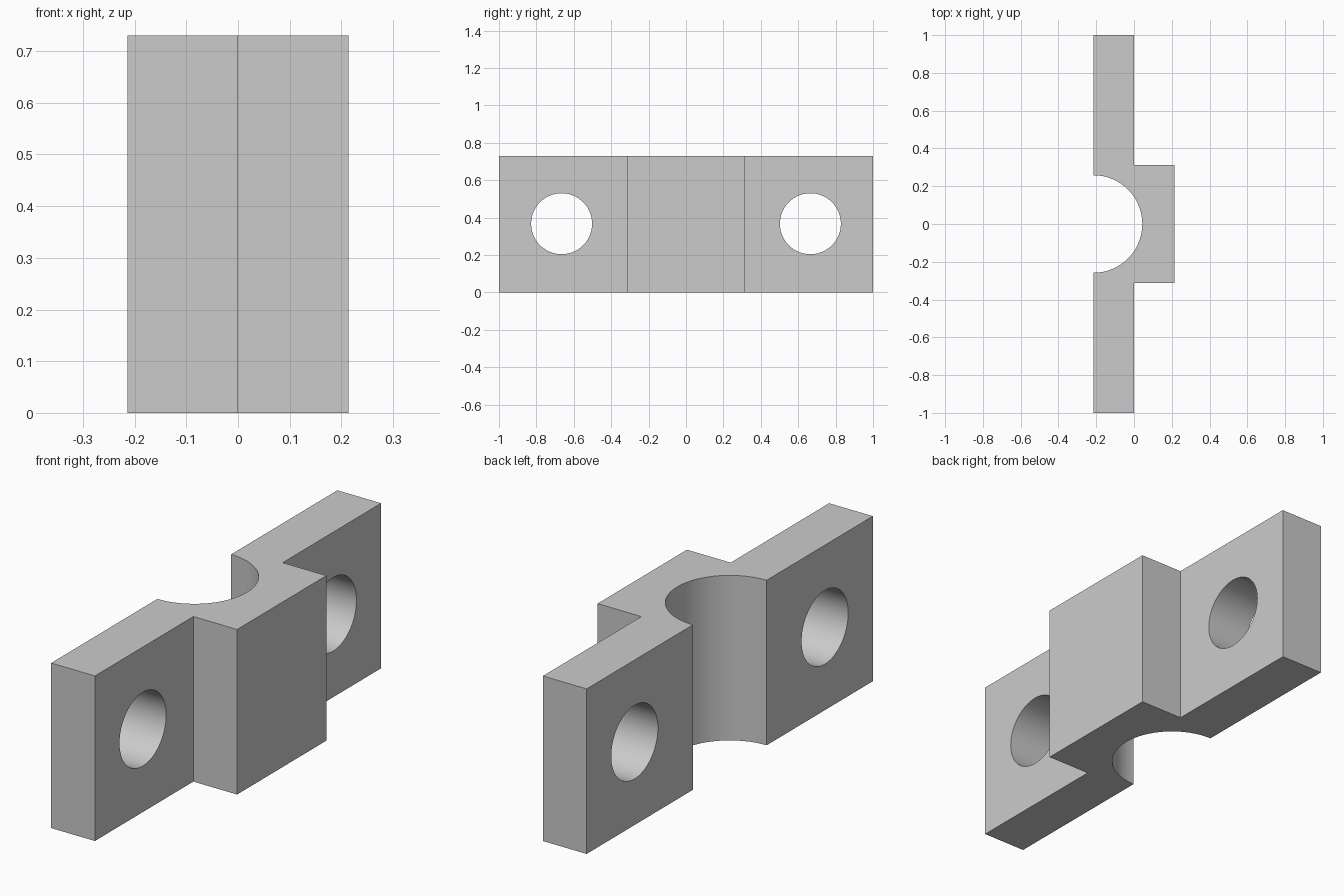
import bpy
import bmesh
from math import sin, cos, pi, radians
from mathutils import Matrix

HEIGHT = 0.73
BACK, STEP, FRONT = -0.214, 0.0, 0.214   # x of rear face, flange face, block face
HALF_LENGTH, HALF_BLOCK = 1.0, 0.312
GROOVE_RADIUS = 0.258
HOLE_RADIUS, HOLE_Y = 0.163, 0.665
ARC_STEPS = 32

if "Cube" in bpy.data.objects:
    bpy.data.objects.remove(bpy.data.objects["Cube"], do_unlink=True)

grey = bpy.data.materials.new("plain grey")
grey.use_nodes = True
colour = (0.6, 0.6, 0.6, 1)
grey.diffuse_color = colour
grey.node_tree.nodes["Principled BSDF"].inputs["Base Color"].default_value = colour


def add_object(name, bm):
    bmesh.ops.recalc_face_normals(bm, faces=bm.faces)
    mesh = bpy.data.meshes.new(name)
    bm.to_mesh(mesh)
    bm.free()
    mesh.materials.append(grey)
    obj = bpy.data.objects.new(name, mesh)
    bpy.context.collection.objects.link(obj)
    return obj


# Clamp outline: two flanges, a raised middle block and a half-round groove
outline = [(BACK, -HALF_LENGTH), (STEP, -HALF_LENGTH), (STEP, -HALF_BLOCK), (FRONT, -HALF_BLOCK),
           (FRONT, HALF_BLOCK), (STEP, HALF_BLOCK), (STEP, HALF_LENGTH), (BACK, HALF_LENGTH)]
for i in range(ARC_STEPS + 1):
    a = pi * i / ARC_STEPS
    outline.append((BACK + GROOVE_RADIUS * sin(a), GROOVE_RADIUS * cos(a)))

bm = bmesh.new()
base = bm.faces.new([bm.verts.new((x, y, 0)) for x, y in outline])
top = bmesh.ops.extrude_face_region(bm, geom=[base])["geom"]
bmesh.ops.translate(bm, vec=(0, 0, HEIGHT),
                    verts=[v for v in top if isinstance(v, bmesh.types.BMVert)])
clamp = add_object("clamp_bracket", bm)

# Bolt holes through both flanges
bm = bmesh.new()
for side in (-1, 1):
    place = Matrix.Translation((BACK / 2, side * HOLE_Y, HEIGHT / 2 + 0.002))
    bmesh.ops.create_cone(bm, cap_ends=True, segments=64, radius1=HOLE_RADIUS,
                          radius2=HOLE_RADIUS, depth=0.5,
                          matrix=place @ Matrix.Rotation(pi / 2, 4, "Y"))
cutter = add_object("bolt_hole_cutter", bm)
cut = clamp.modifiers.new("bolt holes", "BOOLEAN")
cut.operation = "DIFFERENCE"
cut.solver = "EXACT"
cut.object = cutter

bpy.ops.object.select_all(action="DESELECT")
clamp.select_set(True)
bpy.context.view_layer.objects.active = clamp
bpy.ops.object.modifier_apply(modifier=cut.name)
bpy.data.objects.remove(cutter, do_unlink=True)

# Smooth curved walls, crisp edges
bpy.ops.object.shade_smooth_by_angle(angle=radians(30))
